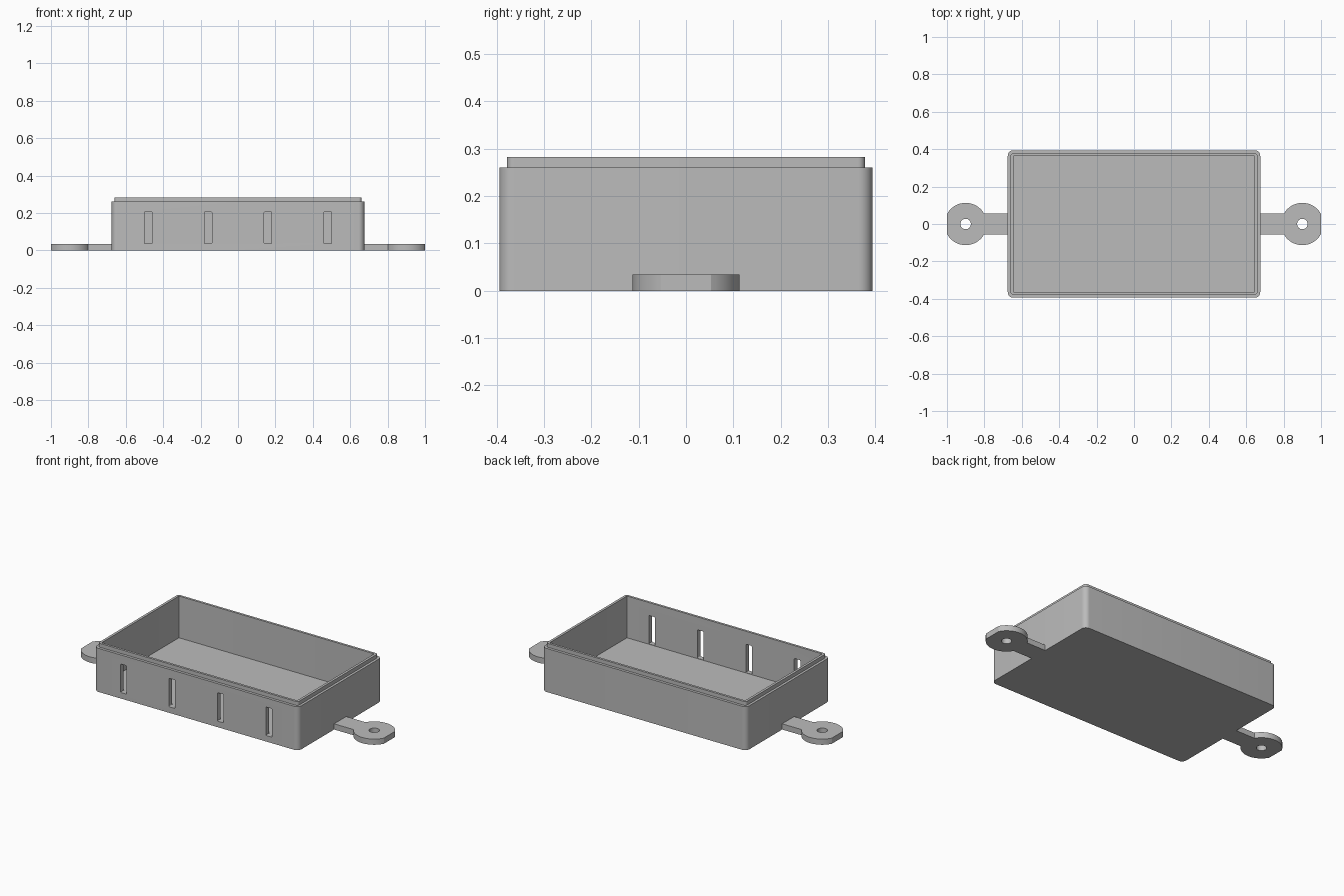
import bpy
import bmesh
from math import asin, cos, sin, pi, sqrt

default = bpy.data.objects.get("Cube")
if default:
    bpy.data.objects.remove(default, do_unlink=True)

grey = bpy.data.materials.new("plain grey")
grey.use_nodes = True
grey.diffuse_color = (0.5, 0.5, 0.5, 1)
grey.node_tree.nodes["Principled BSDF"].inputs["Base Color"].default_value = grey.diffuse_color


def loft(name, rings):
    """Join stacked outlines into one closed solid, capped at both ends."""
    bm = bmesh.new()
    loops = [[bm.verts.new(p) for p in ring] for ring in rings]
    n = len(loops[0])
    for a, b in zip(loops, loops[1:]):
        for i in range(n):
            j = (i + 1) % n
            bm.faces.new((a[i], a[j], b[j], b[i]))
    bm.faces.new(loops[0][::-1])
    bm.faces.new(loops[-1])
    bmesh.ops.recalc_face_normals(bm, faces=bm.faces)
    mesh = bpy.data.meshes.new(name)
    bm.to_mesh(mesh)
    bm.free()
    mesh.materials.append(grey)
    obj = bpy.data.objects.new(name, mesh)
    bpy.context.collection.objects.link(obj)
    return obj


def rounded_rect(hx, hy, r, z, steps=8):
    pts = []
    for k, (sx, sy) in enumerate([(1, 1), (-1, 1), (-1, -1), (1, -1)]):
        for i in range(steps + 1):
            a = (k + i / steps) * pi / 2
            pts.append((sx * (hx - r) + r * cos(a), sy * (hy - r) + r * sin(a), z))
    return pts


def select_only(obj):
    bpy.ops.object.select_all(action='DESELECT')
    obj.select_set(True)
    bpy.context.view_layer.objects.active = obj


def cut(obj, cutter):
    cutter.hide_render = True
    mod = obj.modifiers.new("cut", 'BOOLEAN')
    mod.operation = 'DIFFERENCE'
    mod.solver = 'EXACT'
    mod.object = cutter
    select_only(obj)
    bpy.ops.object.modifier_apply(modifier=mod.name)
    bpy.data.objects.remove(cutter, do_unlink=True)


def smooth(obj):
    select_only(obj)
    bpy.ops.object.shade_smooth_by_angle(angle=pi / 6)


BOX_X, BOX_Y, FLOOR = 0.675, 0.394, 0.034

# Open box with a stepped lip and a hollow interior
box = loft("box", [
    rounded_rect(BOX_X, BOX_Y, 0.03, 0),
    rounded_rect(BOX_X, BOX_Y, 0.03, 0.26),
    rounded_rect(0.66, 0.378, 0.015, 0.26),
    rounded_rect(0.66, 0.378, 0.015, 0.283),
    rounded_rect(0.645, 0.364, 0.003, 0.283),
    rounded_rect(0.645, 0.364, 0.003, FLOOR),
])

# Four upright slots through the front wall
for i in range(4):
    x = -0.48 + 0.32 * i
    outline = rounded_rect(0.02, 0.085, 0.005, 0, 3)
    cut(box, loft("slot_cutter", [
        [(x + u, y, 0.121 + v) for u, v, _ in outline] for y in (-0.45, -0.33)]))
smooth(box)

# Mounting tabs: a neck and a round eye with a flat end and a screw hole
EYE_X, EYE_R, NECK = 0.9, 0.113, 0.057
for side, name in ((1, "left_tab"), (-1, "right_tab")):
    flat = asin(sqrt(EYE_R ** 2 - (1 - EYE_X) ** 2) / EYE_R)
    neck = pi - asin(NECK / EYE_R)
    arc = [flat + (neck - flat) * i / 20 for i in range(21)]
    upper = [(EYE_X + EYE_R * cos(a), EYE_R * sin(a)) for a in arc] + [(BOX_X, NECK)]
    outline = upper + [(x, -y) for x, y in reversed(upper)]
    tab = loft(name, [[(side * x, y, z) for x, y in outline] for z in (0, FLOOR)])
    circle = [(side * EYE_X + 0.028 * cos(i * pi / 16), 0.028 * sin(i * pi / 16))
              for i in range(32)]
    cut(tab, loft("hole_cutter", [[(x, y, z) for x, y in circle] for z in (-0.02, 0.06)]))
    smooth(tab)
